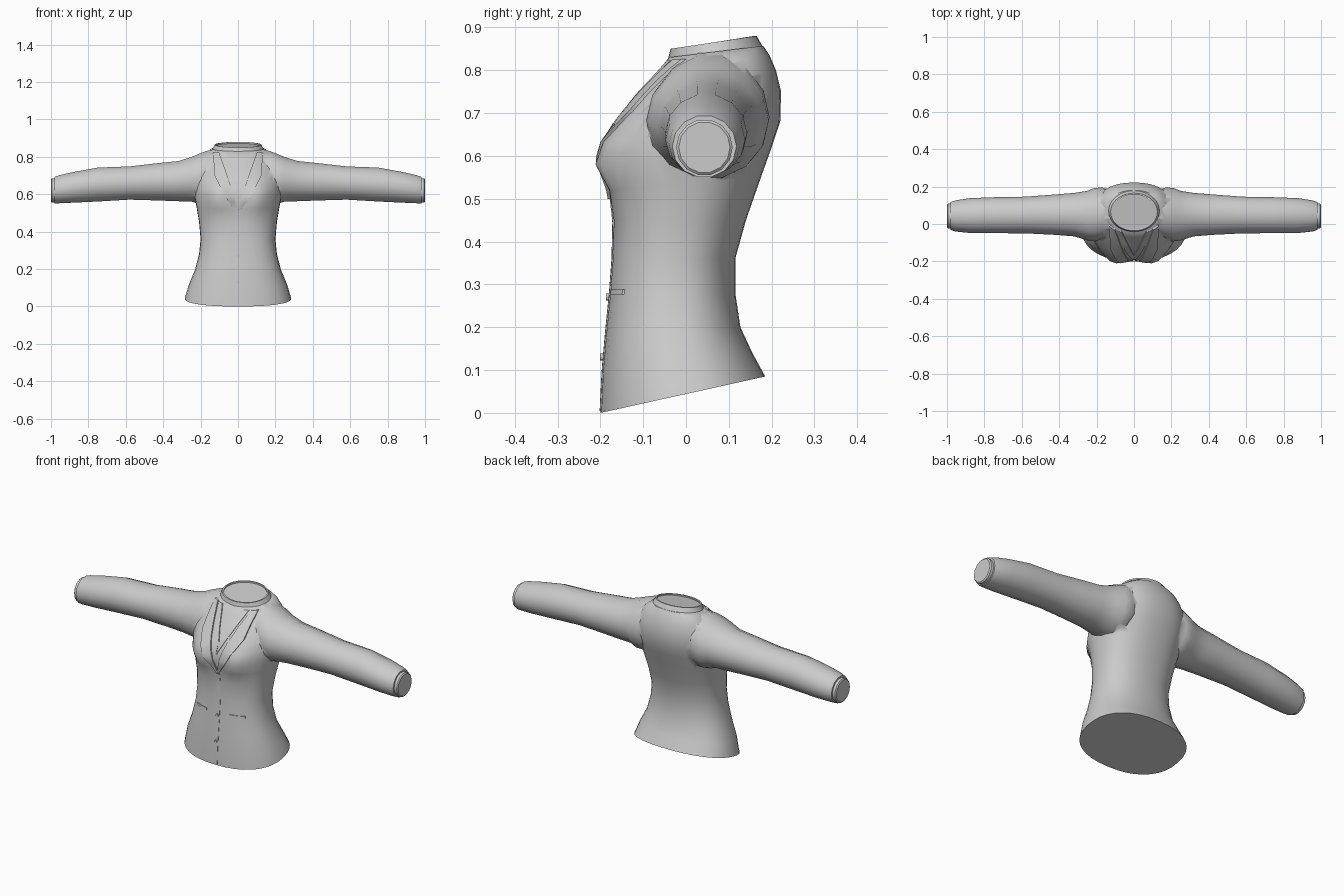
import bpy, bmesh, math
from mathutils import Vector
from mathutils.bvhtree import BVHTree

if "Cube" in bpy.data.objects:
    bpy.data.objects.remove(bpy.data.objects["Cube"])


def make(name, bm, angle=50):
    bmesh.ops.recalc_face_normals(bm, faces=bm.faces)
    me = bpy.data.meshes.new(name)
    bm.to_mesh(me)
    bm.free()
    ob = bpy.data.objects.new(name, me)
    bpy.context.collection.objects.link(ob)
    activate(ob)
    bpy.ops.object.shade_smooth_by_angle(angle=math.radians(angle))
    return ob


def activate(ob):
    bpy.ops.object.select_all(action='DESELECT')
    ob.select_set(True)
    bpy.context.view_layer.objects.active = ob


def loft(name, rings, caps=True, angle=50):
    bm = bmesh.new()
    rows = [[bm.verts.new(p) for p in r] for r in rings]
    n = len(rows[0])
    for a, b in zip(rows, rows[1:]):
        for i in range(n):
            j = (i + 1) % n
            bm.faces.new((a[i], a[j], b[j], b[i]))
    if caps:
        bm.faces.new(rows[0])
        bm.faces.new(rows[-1])
    return make(name, bm, angle)


def oval(zf, yf, zb, yb, w, n=36, e=2.3):
    """Tilted super-ellipse ring running from front to back, with bust shape."""
    pts = []
    for i in range(n):
        t = 2 * math.pi * i / n
        c, s = math.cos(t), math.sin(t)
        x = w * math.copysign(abs(c) ** (2 / e), c)
        v = math.copysign(abs(s) ** (2 / e), s)
        k = (v + 1) / 2
        y, z = yf + (yb - yf) * k, zf + (zb - zf) * k
        if s < 0:
            y -= 0.035 * math.exp(-((abs(x) - 0.11) / 0.06) ** 2 - ((z - 0.59) / 0.065) ** 2)
        pts.append((x, y, z))
    return pts


# torso: z front, y front, z back, y back, half width
torso = loft("torso", [oval(*r) for r in [
    (0.00, -0.20, 0.085, 0.185, 0.285),
    (0.10, -0.195, 0.14, 0.155, 0.262),
    (0.19, -0.187, 0.20, 0.127, 0.23),
    (0.28, -0.178, 0.28, 0.115, 0.208),
    (0.36, -0.172, 0.36, 0.115, 0.20),
    (0.45, -0.170, 0.45, 0.14, 0.208),
    (0.52, -0.178, 0.55, 0.175, 0.222),
    (0.58, -0.190, 0.62, 0.20, 0.235),
    (0.63, -0.182, 0.68, 0.22, 0.238),
    (0.68, -0.160, 0.75, 0.222, 0.232),
    (0.74, -0.115, 0.80, 0.21, 0.21),
    (0.79, -0.07, 0.835, 0.195, 0.18),
    (0.83, -0.04, 0.857, 0.18, 0.14)]])


def disc(side, x, yc, zc, ry, rz, n=14):
    return [(side * x, yc + ry * math.cos(2 * math.pi * i / n),
             zc + rz * math.sin(2 * math.pi * i / n)) for i in range(n)]


# sleeves (merged into the torso) and cuffs
for side, label in ((-1, "left"), (1, "right")):
    sleeve = loft("sleeve_" + label, [disc(side, *r) for r in [
        (0.10, 0.06, 0.71, 0.115, 0.14),
        (0.17, 0.055, 0.69, 0.14, 0.145),
        (0.21, 0.05, 0.682, 0.143, 0.137),
        (0.25, 0.045, 0.68, 0.132, 0.122),
        (0.32, 0.05, 0.67, 0.116, 0.11),
        (0.42, 0.05, 0.667, 0.108, 0.103),
        (0.58, 0.048, 0.66, 0.098, 0.091),
        (0.75, 0.047, 0.652, 0.096, 0.093),
        (0.88, 0.045, 0.637, 0.093, 0.084),
        (0.955, 0.043, 0.627, 0.083, 0.077),
        (0.98, 0.043, 0.622, 0.075, 0.073)]])
    mod = torso.modifiers.new("join", 'BOOLEAN')
    mod.operation = 'UNION'
    mod.solver = 'EXACT'
    mod.object = sleeve
    activate(torso)
    bpy.ops.object.modifier_apply(modifier=mod.name)
    bpy.data.objects.remove(sleeve)
    loft("cuff_" + label, [disc(side, x, 0.043, 0.62, r, r) for x, r in
                           ((0.95, 0.066), (0.995, 0.066), (1.0, 0.06))], angle=35)
activate(torso)
bpy.ops.object.shade_smooth_by_angle(angle=math.radians(60))
torso.name = "jacket_body"

# neck band with a slightly sunken inner cap
loft("neck_band", [oval(*r, e=2) for r in [
    (0.815, -0.045, 0.845, 0.185, 0.143),
    (0.85, -0.036, 0.880, 0.165, 0.125),
    (0.85, -0.028, 0.880, 0.158, 0.117),
    (0.843, -0.028, 0.872, 0.158, 0.117)]], angle=35)

# surface lookup for details that lie on the front
bm = bmesh.new()
bm.from_mesh(torso.data)
tree = BVHTree.FromBMesh(bm)
bm.free()


def on_front(x, z, lift):
    hit, normal, _, _ = tree.ray_cast(Vector((x, -1, z)), Vector((0, 1, 0)))
    return hit + normal * lift if hit else Vector((x, 0.0, z))


def along(pts, t):
    f = t * (len(pts) - 1)
    i = min(int(f), len(pts) - 2)
    return Vector(pts[i]).lerp(Vector(pts[i + 1]), f - i)


def panel(name, outer, inner, side=1, lift=0.006, rows=18, cols=5):
    """Thin cloth panel between two edge lines (x, z), laid on the body."""
    bm = bmesh.new()
    grid = []
    for r in range(rows + 1):
        a, b = along(outer, r / rows), along(inner, r / rows)
        line = [a.lerp(b, c / cols) for c in range(cols + 1)]
        grid.append([bm.verts.new(on_front(side * p.x, p.y, lift)) for p in line])
    for r in range(rows):
        for c in range(cols):
            bm.faces.new((grid[r][c], grid[r][c + 1], grid[r + 1][c + 1], grid[r + 1][c]))
    bmesh.ops.recalc_face_normals(bm, faces=bm.faces)
    if sum(f.normal.y for f in bm.faces) > 0:
        bmesh.ops.reverse_faces(bm, faces=bm.faces)
    ext = bmesh.ops.extrude_face_region(bm, geom=bm.faces[:])
    for v in ext["geom"]:
        if isinstance(v, bmesh.types.BMVert):
            v.co.y += lift + 0.004
    return make(name, bm, 40)


for side, label in ((-1, "left"), (1, "right")):
    # lapels and inner shirt collar
    panel("lapel_" + label, [(0.13, 0.82), (0.125, 0.70), (0.075, 0.595), (0.002, 0.50)],
          [(0.10, 0.82), (0.065, 0.72), (0.035, 0.63), (0.0, 0.515)], side, 0.007)
    panel("shirt_collar_" + label, [(0.09, 0.82), (0.048, 0.71), (0.002, 0.61)],
          [(0.065, 0.82), (0.032, 0.745), (0.0, 0.67)], side, 0.005)
    # pocket flaps
    panel("pocket_flap_" + label, [(0.07, 0.288), (0.07, 0.276)],
          [(0.145, 0.288), (0.145, 0.276)], side, 0.004, 1, 6)

# overlapping front edge
panel("front_edge", [(-0.014, 0.50), (-0.014, 0.004)], [(0.012, 0.50), (0.012, 0.004)],
      1, 0.002, 18, 2)

# buttons
for i, z in enumerate((0.27, 0.13)):
    p = on_front(0, z, 0.003)
    bpy.ops.mesh.primitive_cylinder_add(vertices=12, radius=0.008, depth=0.01,
                                        location=p, rotation=(math.pi / 2, 0, 0))
    bpy.context.object.name = "button_%d" % (i + 1)
